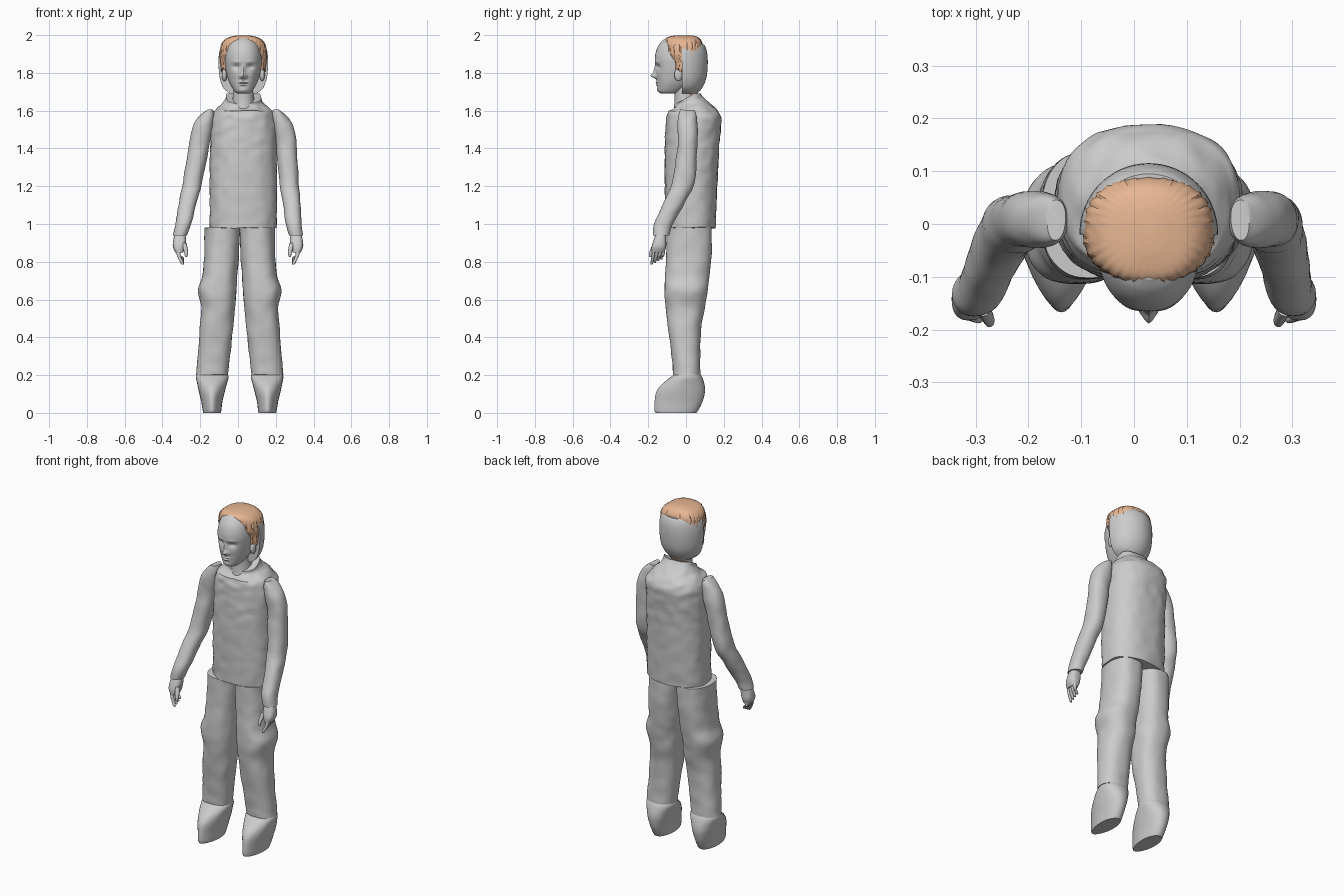
import bpy, bmesh, math
from mathutils import Vector, noise

if "Cube" in bpy.data.objects:
    bpy.data.objects.remove(bpy.data.objects["Cube"], do_unlink=True)


def material(name, colour):
    mat = bpy.data.materials.new(name)
    mat.use_nodes = True
    mat.diffuse_color = (*colour, 1)
    mat.node_tree.nodes["Principled BSDF"].inputs["Base Color"].default_value = (*colour, 1)
    return mat


GREY = material("plain grey", (0.6, 0.6, 0.6))
TAN = material("tan hair", (0.8, 0.47, 0.29))
MID = 0.028      # centre line of the head and torso
parts = []


def catmull(a, b, c, d, t):
    return [0.5 * (2*q + (r - p)*t + (2*p - 5*q + 4*r - s)*t*t + (3*q - p - 3*r + s)*t**3)
            for p, q, r, s in zip(a, b, c, d)]


def loft(name, rings, mat=GREY, power=2.0, segs=32, steps=4, shape=None):
    """Skin rounded sections given as (z, x min, x max, y min, y max)."""
    path, last = [], len(rings) - 1
    for i in range(last):
        quad = [rings[max(i - 1, 0)], rings[i], rings[i + 1], rings[min(i + 2, last)]]
        path += [catmull(*quad, k / steps) for k in range(steps)]
    path.append(rings[-1])
    bm = bmesh.new()
    loops = []
    for z, x0, x1, y0, y1 in path:
        loop = []
        for k in range(segs):
            a = math.tau * k / segs
            c, s = [math.copysign(abs(f) ** (2 / power), f) for f in (math.cos(a), math.sin(a))]
            p = Vector(((x0 + x1 + (x1 - x0) * c) / 2, (y0 + y1 + (y1 - y0) * s) / 2, z))
            loop.append(bm.verts.new(shape(p) if shape else p))
        loops.append(loop)
    for low, high in zip(loops, loops[1:]):
        for k in range(segs):
            n = (k + 1) % segs
            bm.faces.new((low[k], low[n], high[n], high[k]))
    bm.faces.new(loops[0])
    bm.faces.new(loops[-1])
    return finish(bm, name, mat)


def finish(bm, name, mat):
    bmesh.ops.recalc_face_normals(bm, faces=bm.faces)
    mesh = bpy.data.meshes.new(name)
    bm.to_mesh(mesh)
    bm.free()
    mesh.materials.append(mat)
    obj = bpy.data.objects.new(name, mesh)
    bpy.context.collection.objects.link(obj)
    parts.append(obj)
    return obj


def ball(name, centre, size, mat=GREY):
    bm = bmesh.new()
    bmesh.ops.create_uvsphere(bm, u_segments=20, v_segments=12, radius=1)
    for v in bm.verts:
        v.co = Vector(centre) + v.co * Vector(size)
    return finish(bm, name, mat)


def centred(rows):
    """Sections (z, half width, y min, y max) about the body's centre line."""
    return [(z, MID - w, MID + w, y0, y1) for z, w, y0, y1 in rows]


def wrinkle(p, amount, scale):
    return p + noise.noise_vector(p * scale) * amount


# Torso with a collar that dips at the front
def torso_shape(p):
    dip = max(0, min(1, (p.z - 1.6) / 0.08)) * max(0, 0.04 - p.y) / 0.1
    p.z -= 0.06 * dip
    return wrinkle(p, 0.006, Vector((18, 18, 28)))


loft("torso", centred([
    (0.98, .178, -.108, .155), (1.2, .178, -.112, .165), (1.4, .176, -.112, .175),
    (1.54, .172, -.105, .187), (1.59, .155, -.1, .175), (1.63, .12, -.08, .135),
    (1.665, .098, -.062, .095), (1.69, .092, -.055, .08)]), power=2.4, segs=64, steps=8, shape=torso_shape)

loft("neck", centred([(1.58, .062, -.07, .06), (1.66, .056, -.06, .055), (1.76, .055, -.065, .06)]))

# Head: each feature is (x offset, z, width, height, depth)
FEATURES = [(0, 1.785, .014, .014, .03), (0, 1.815, .011, .022, .012), (.015, 1.78, .008, .008, .008),
            (.036, 1.832, .02, .013, -.013), (.036, 1.858, .026, .008, .004), (.045, 1.79, .02, .02, .003),
            (0, 1.75, .024, .005, .009), (0, 1.737, .02, .005, .008), (0, 1.743, .026, .002, -.004),
            (0, 1.71, .02, .012, .004)]


def face_shape(p):
    if p.y < -0.06:
        push = 0
        for dx, z, w, h, depth in FEATURES:
            for side in ((-1, 1) if dx else (0,)):
                push += depth * math.exp(-((p.x - MID - side * dx) / w) ** 2 - ((p.z - z) / h) ** 2)
        p.y -= push
    return p


loft("head", centred([
    (1.69, .03, -.13, -.05), (1.703, .047, -.147, -.02), (1.74, .07, -.152, .03),
    (1.78, .085, -.156, .07), (1.83, .095, -.16, .085), (1.88, .097, -.165, .085),
    (1.93, .09, -.153, .08), (1.965, .073, -.13, .06), (1.985, .04, -.105, .03)]),
    power=2.2, segs=112, steps=9, shape=face_shape)


# Rounded shell around the back of the head, flat along its front edge
def back_only(p):
    p.y = max(p.y, -0.02)
    return p


loft("head_back", centred([
    (1.69, .07, -.09, .06), (1.72, .105, -.12, .085), (1.77, .124, -.14, .107), (1.84, .131, -.15, .115),
    (1.9, .129, -.15, .113), (1.935, .12, -.14, .104), (1.95, .108, -.12, .095)]), segs=64, shape=back_only)


# Hair cap with side locks
def strands(p):
    a = math.atan2(p.y, p.x - MID)
    grow = 1 + 0.012 * math.sin(a * 37) + 0.008 * math.sin(a * 61)
    if p.z < 1.83:
        p.z += 0.012 * math.sin(a * 31)
    return Vector((MID + (p.x - MID) * grow, p.y * grow, p.z))


loft("hair", centred([
    (1.815, .118, -.072, .04), (1.86, .123, -.08, .07), (1.885, .125, -.095, .08), (1.905, .124, -.107, .085),
    (1.95, .117, -.11, .087), (1.975, .098, -.11, .077), (1.99, .072, -.095, .06), (1.999, .03, -.055, .03)]),
    TAN, power=2.5, segs=112, shape=strands)
loft("nape_hair", centred([(1.683, .05, .0, .058), (1.7, .06, -.01, .064)]), TAN)

# Limbs on both sides; the left side is a mirror about a line that may lean
ARM = [(0.94, -.345, -.268, -.175, -.09), (1.0, -.332, -.248, -.17, -.07), (1.1, -.315, -.222, -.125, -.015),
       (1.22, -.293, -.19, -.075, .045), (1.4, -.262, -.155, -.046, .06), (1.5, -.244, -.134, -.045, .062),
       (1.57, -.208, -.125, -.04, .055), (1.605, -.165, -.13, -.03, .045)]
LEG = [(0.2, -.222, -.052, -.066, .075), (0.3, -.212, -.042, -.076, .075), (0.45, -.202, -.026, -.096, .08),
       (0.56, -.193, -.015, -.108, .1), (0.65, -.212, -.008, -.116, .115), (0.73, -.188, -.002, -.11, .125),
       (0.86, -.178, .006, -.104, .137), (0.98, -.176, .013, -.104, .138)]
SHOE = [(0, -.185, -.09, -.16, .055), (0.015, -.188, -.087, -.167, .066), (0.06, -.195, -.082, -.166, .088),
        (0.11, -.207, -.07, -.158, .1), (0.15, -.215, -.06, -.13, .098), (0.19, -.222, -.05, -.08, .085),
        (0.215, -.21, -.06, -.045, .07)]
PALM = [(0.85, -.332, -.29, -.182, -.115), (0.88, -.345, -.28, -.182, -.105), (0.92, -.342, -.275, -.17, -.105),
        (0.96, -.33, -.285, -.155, -.105)]


def lean_mid(p):
    return 0.027 * max(0, min(1, (p.z - 0.95) / 0.5))


def leg_mid(p):
    return 0.009


def sided(side, middle, change=None):
    def shape(p):
        if change:
            p = change(p)
        if side == "left":
            p.x = 2 * middle(p) - p.x
        return p
    return shape


def cloth(p):
    return wrinkle(p, 0.004, Vector((14, 14, 16)))


def toe_taper(p):
    t = max(0, min(1, (-p.y - 0.02) / 0.15))
    p.x = -0.138 + (p.x + 0.138) * (1 - 0.35 * t * t)
    return p


for side in ("right", "left"):
    arm, leg = sided(side, lean_mid), sided(side, leg_mid)
    loft(side + "_sleeve", ARM, power=2.2, shape=sided(side, lean_mid, cloth), steps=6)
    loft(side + "_trouser_leg", LEG, power=2.4, segs=48, steps=6, shape=sided(side, leg_mid, cloth))
    loft(side + "_shoe", SHOE, power=2.2, shape=sided(side, leg_mid, toe_taper))
    loft(side + "_hand", PALM, power=2.6, shape=arm)
    # Curled fingers in a row from front to back, then the thumb
    for i in range(4):
        y, tip = -0.17 + i * 0.017, 0.785 + i * 0.009
        knuckle = [(tip, -.298, -.286, y - .017, y - .007), (tip + .012, -.306, -.288, y - .018, y - .003),
                   (0.835, -.324, -.304, y - .012, y + .005), (0.87, -.33, -.306, y - .009, y + .009)]
        loft(f"{side}_finger_{i + 1}", knuckle, segs=12, shape=arm)
    loft(side + "_thumb", [(0.825, -.281, -.27, -.195, -.183), (0.85, -.285, -.264, -.194, -.172),
                           (0.9, -.3, -.272, -.175, -.145)], segs=12, shape=arm)
    # Ear and eye
    out = 1 if side == "left" else -1
    ball(side + "_ear", (MID + out * 0.1, -0.04, 1.79), (0.014, 0.022, 0.034))
    ball(side + "_eye", (MID + out * 0.036, -0.124, 1.829), (0.015, 0.014, 0.012))

# Smooth shading with crisp hems
bpy.ops.object.select_all(action='DESELECT')
for obj in parts:
    obj.select_set(True)
bpy.context.view_layer.objects.active = parts[0]
bpy.ops.object.shade_smooth_by_angle(angle=math.radians(40))
